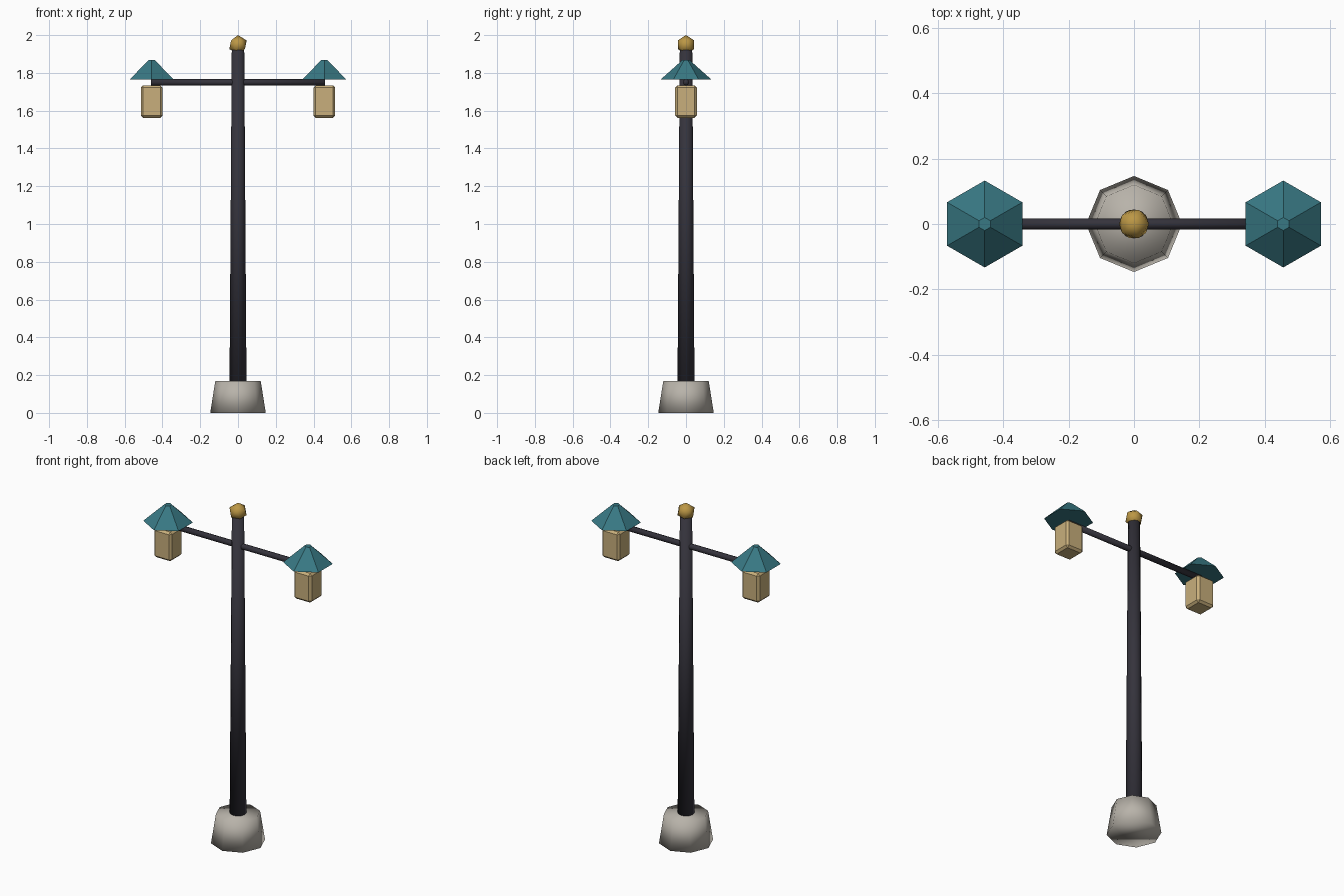
import bpy
from math import pi

if "Cube" in bpy.data.objects:
    bpy.data.objects.remove(bpy.data.objects["Cube"])


def material(name, rgb):
    m = bpy.data.materials.new(name)
    m.diffuse_color = (*rgb, 1)
    m.use_nodes = True
    m.node_tree.nodes["Principled BSDF"].inputs["Base Color"].default_value = m.diffuse_color
    return m


IRON = material("dark_iron", (0.035, 0.033, 0.045))
STONE = material("stone", (0.48, 0.45, 0.40))
TEAL = material("teal_paint", (0.04, 0.19, 0.23))
GLASS = material("warm_glass", (0.58, 0.43, 0.20))
BRASS = material("brass", (0.50, 0.31, 0.06))


def finish(name, mat, smooth=False):
    ob = bpy.context.object
    ob.name = name
    ob.data.materials.append(mat)
    if smooth:
        bpy.ops.object.shade_smooth()
    return ob


def frustum(name, sides, r1, r2, z1, z2, mat, x=0, smooth=False):
    bpy.ops.mesh.primitive_cone_add(vertices=sides, radius1=r1, radius2=r2, depth=z2 - z1,
                                    location=(x, 0, (z1 + z2) / 2))
    return finish(name, mat, smooth)


# Stone foot and tapered post
frustum("base", 8, 0.147, 0.12, 0, 0.17, STONE, smooth=True)
frustum("post", 12, 0.045, 0.033, 0.15, 1.92, IRON, smooth=True)

# Brass finial
bpy.ops.mesh.primitive_ico_sphere_add(subdivisions=1, radius=0.051, location=(0, 0, 1.949))
finish("finial", BRASS, True)

# Crossarm
bpy.ops.mesh.primitive_cylinder_add(vertices=8, radius=0.017, depth=0.92,
                                    location=(0, 0, 1.75), rotation=(0, pi / 2, 0))
finish("crossarm", IRON, True)

# Lantern and hexagonal shade on each end
for side, x in (("left", -0.457), ("right", 0.457)):
    bpy.ops.mesh.primitive_cube_add(size=1, location=(x, 0, 1.648))
    lamp = bpy.context.object
    lamp.scale = (0.115, 0.115, 0.172)
    bpy.ops.object.transform_apply(location=False, rotation=False, scale=True)
    finish(side + "_lantern", GLASS)
    bevel = lamp.modifiers.new("bevel", "BEVEL")
    bevel.width = 0.012
    bevel.segments = 1
    frustum(side + "_shade", 6, 0.133, 0.02, 1.766, 1.867, TEAL, x)
